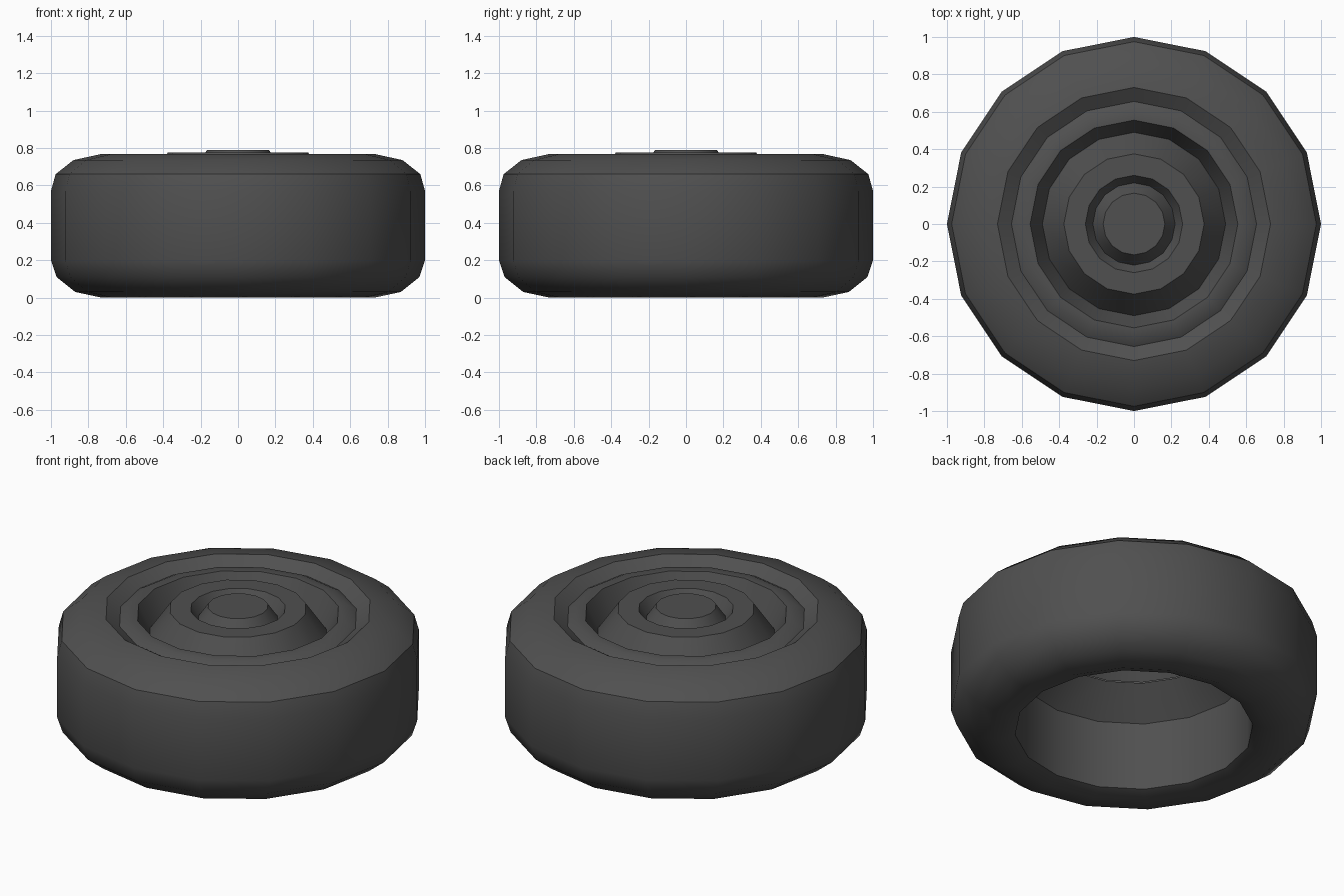
import bpy, bmesh, math

if "Cube" in bpy.data.objects:
    bpy.data.objects.remove(bpy.data.objects["Cube"])

SIDES = 16

dark = bpy.data.materials.new("dark_rubber")
dark.diffuse_color = (0.08, 0.08, 0.08, 1)
dark.use_nodes = True
dark.node_tree.nodes["Principled BSDF"].inputs["Base Color"].default_value = dark.diffuse_color


def lathe(name, profile, closed=False):
    """Revolve (radius, z) points around the z axis."""
    bm = bmesh.new()
    rings = []
    for r, z in profile:
        if r == 0:
            rings.append([bm.verts.new((0, 0, z))] * SIDES)
        else:
            rings.append([bm.verts.new((r * math.cos(i * math.tau / SIDES),
                                        r * math.sin(i * math.tau / SIDES), z))
                          for i in range(SIDES)])
    pairs = list(zip(rings, rings[1:]))
    if closed:
        pairs.append((rings[-1], rings[0]))
    for a, b in pairs:
        for i in range(SIDES):
            j = (i + 1) % SIDES
            corners = list(dict.fromkeys((a[i], a[j], b[j], b[i])))
            bm.faces.new(corners)
    if closed:
        bmesh.ops.recalc_face_normals(bm, faces=bm.faces)
    mesh = bpy.data.meshes.new(name)
    bm.to_mesh(mesh)
    bm.free()
    mesh.materials.append(dark)
    obj = bpy.data.objects.new(name, mesh)
    bpy.context.collection.objects.link(obj)
    bpy.ops.object.select_all(action='DESELECT')
    obj.select_set(True)
    bpy.context.view_layer.objects.active = obj
    bpy.ops.object.shade_smooth_by_angle(angle=math.radians(35))
    return obj


# Tyre: rounded tread and sidewalls, open bore, sloping shelf under the rim
lathe("tyre", [
    (0.65, 0.03), (0.73, 0.0), (0.87, 0.03), (0.97, 0.11), (1.0, 0.2),
    (1.0, 0.57), (0.975, 0.66), (0.88, 0.735), (0.73, 0.768), (0.655, 0.72),
    (0.65, 0.44),
], closed=True)

# Rim and hub face: raised lip, deep groove, conical hub, inner groove and cap
lathe("rim_and_hub", [
    (0.65, 0.44), (0.655, 0.72), (0.61, 0.745), (0.555, 0.745), (0.49, 0.61),
    (0.375, 0.776), (0.26, 0.776), (0.22, 0.71), (0.165, 0.79), (0, 0.79),
])

# Sloping back of the rim, seen through the bore
lathe("rim_back", [(0.49, 0.605), (0.65, 0.44)])
